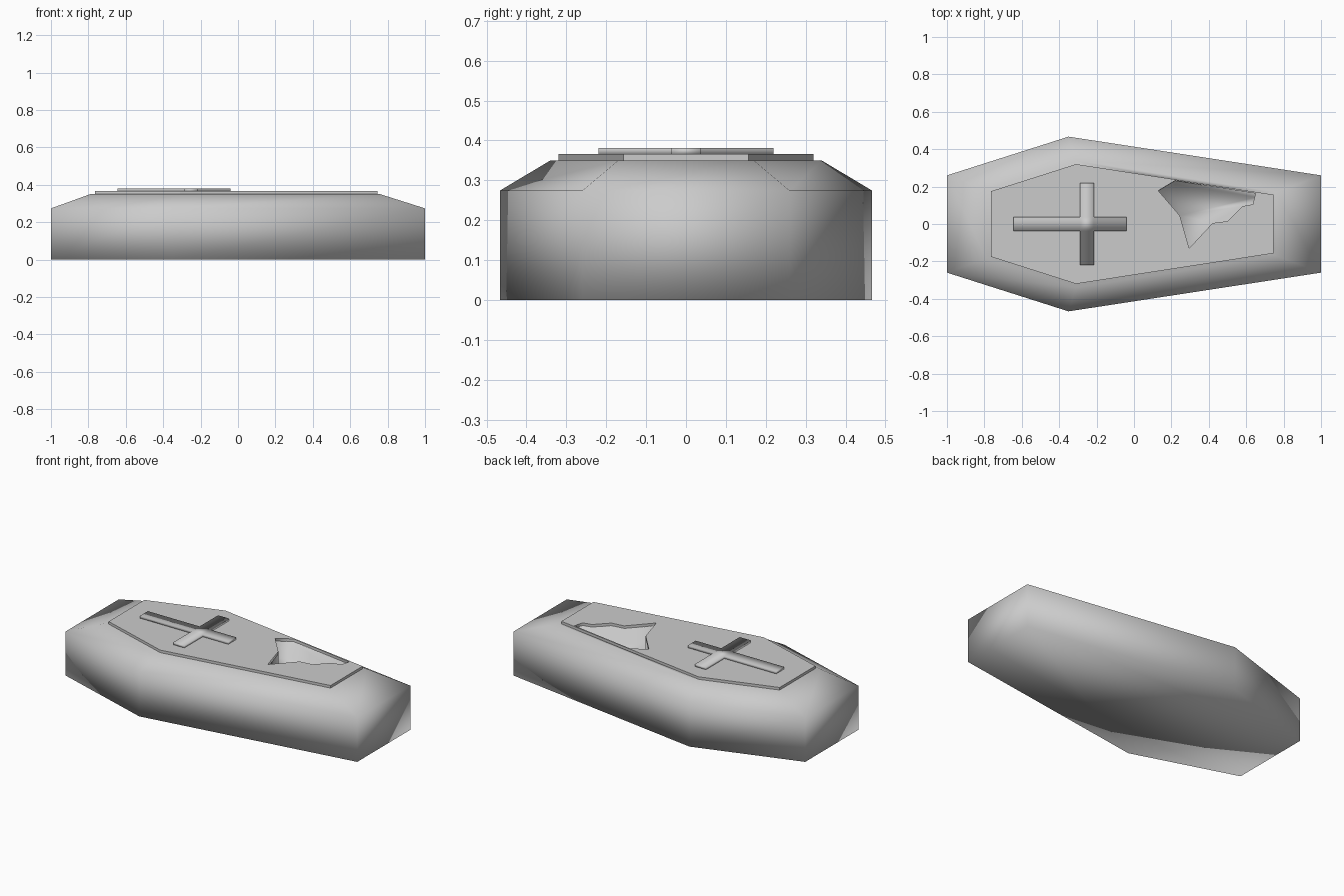
import bpy

if "Cube" in bpy.data.objects:
    bpy.data.objects.remove(bpy.data.objects["Cube"])


def coffin_outline(head, wide_x, foot, head_y, wide_y, foot_y):
    """Symmetrical six-sided outline, counter-clockwise."""
    return [(head, -head_y), (wide_x, -wide_y), (foot, -foot_y),
            (foot, foot_y), (wide_x, wide_y), (head, head_y)]


def loft(name, rings, smooth=False):
    """Closed solid through (outline, z) rings, bottom to top."""
    n = len(rings[0][0])
    verts = [(x, y, z) for outline, z in rings for x, y in outline]
    faces = [tuple(reversed(range(n)))]
    for r in range(len(rings) - 1):
        a, b = r * n, (r + 1) * n
        for i in range(n):
            j = (i + 1) % n
            faces.append((a + i, a + j, b + j, b + i))
    faces.append(tuple(range(len(verts) - n, len(verts))))
    mesh = bpy.data.meshes.new(name)
    mesh.from_pydata(verts, [], faces)
    for p in mesh.polygons:
        p.use_smooth = smooth
    obj = bpy.data.objects.new(name, mesh)
    bpy.context.collection.objects.link(obj)
    return obj


def cut(obj, cutter):
    mod = obj.modifiers.new("hole", 'BOOLEAN')
    mod.operation = 'DIFFERENCE'
    mod.solver = 'EXACT'
    mod.object = cutter
    bpy.context.view_layer.objects.active = obj
    bpy.ops.object.modifier_apply(modifier=mod.name)


# coffin body: straight sides and a sloped shoulder up to the lid
base = coffin_outline(-1, -0.35, 1, 0.26, 0.467, 0.26)
shoulder = coffin_outline(-0.79, -0.31, 0.76, 0.185, 0.34, 0.17)
body = loft("coffin_body", [(base, 0), (base, 0.274), (shoulder, 0.35)], True)

# thin raised lid panel
panel = coffin_outline(-0.765, -0.31, 0.745, 0.175, 0.32, 0.157)
lid = loft("lid_panel", [(panel, 0.349), (panel, 0.366)])

# raised cross: bar and crossbar as one twelve-sided profile
x0, x1, x2, x3, w, h = -0.645, -0.29, -0.215, -0.04, 0.038, 0.219
half = [(x0, -w), (x1, -w), (x1, -h), (x2, -h), (x2, -w), (x3, -w)]
cross = half + [(x, -y) for x, y in reversed(half)]
loft("lid_cross", [(cross, 0.364), (cross, 0.381)], True)

# jagged broken hole, its back wall slanting inwards
jag = [(0.13, 0.178), (0.245, 0.045), (0.295, -0.13), (0.42, 0.005),
       (0.50, 0.015), (0.58, 0.095), (0.635, 0.105), (0.65, 0.163),
       (0.22, 0.232)]
floor = [(x, y - 0.02 if y > 0.11 else y) for x, y in jag]
cutter = loft("hole_cutter", [(floor, 0.25), (jag, 0.35), (jag, 0.42)], True)
cutter.hide_render = True
for part in (body, lid):
    cut(part, cutter)
bpy.data.objects.remove(cutter)
